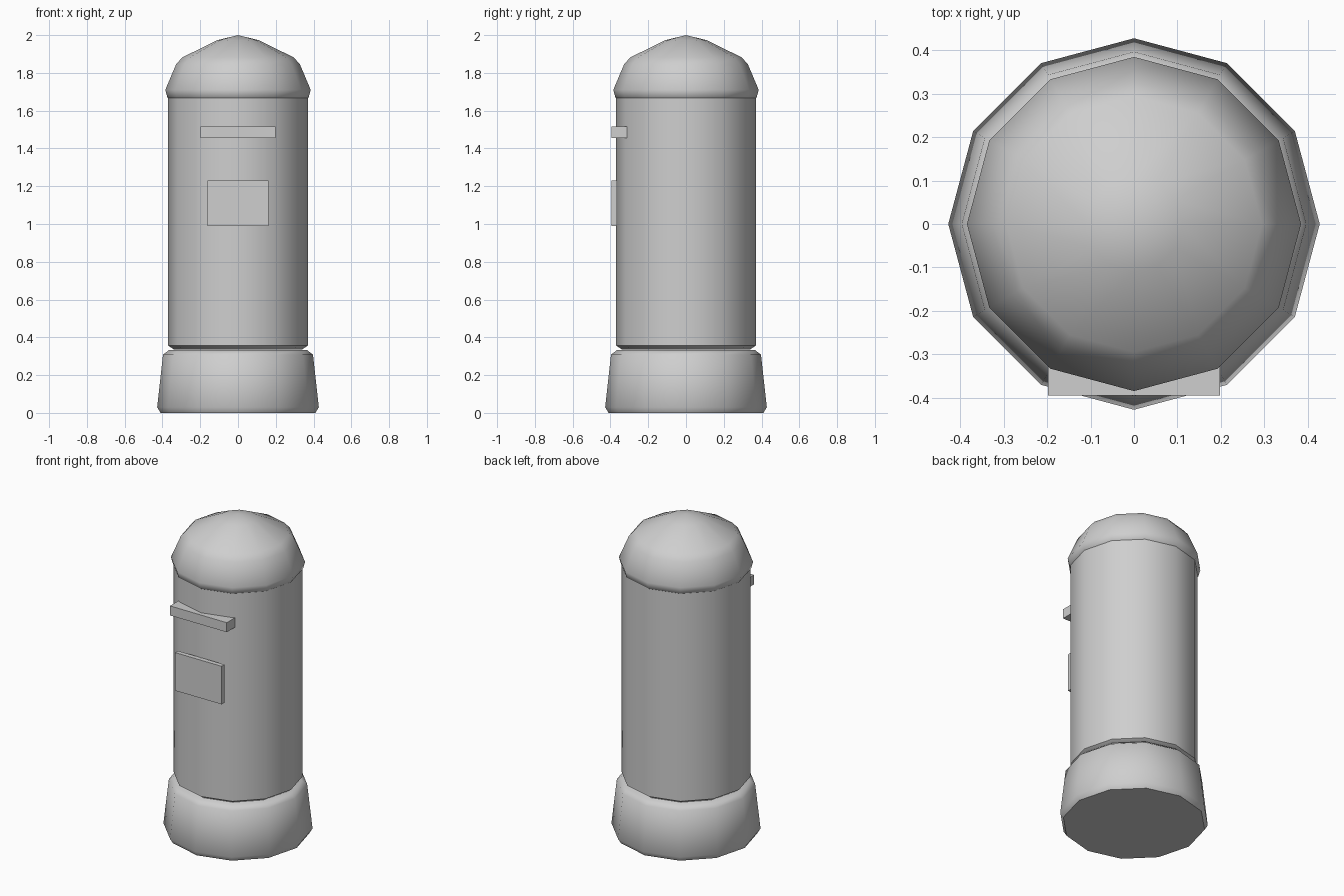
import bpy, bmesh, math

default = bpy.data.objects.get("Cube")
if default:
    bpy.data.objects.remove(default, do_unlink=True)

SIDES = 12
COLOUR = (0.62, 0.62, 0.62, 1)

grey = bpy.data.materials.new("light_grey")
grey.use_nodes = True
grey.diffuse_color = COLOUR
grey.node_tree.nodes["Principled BSDF"].inputs["Base Color"].default_value = COLOUR


def add_object(name, bm):
    bmesh.ops.recalc_face_normals(bm, faces=bm.faces)
    mesh = bpy.data.meshes.new(name)
    bm.to_mesh(mesh)
    bm.free()
    mesh.materials.append(grey)
    obj = bpy.data.objects.new(name, mesh)
    bpy.context.collection.objects.link(obj)
    return obj


def lathe(name, profile):
    """Revolve (radius, height) points around z; both ends lie on the axis."""
    bm = bmesh.new()
    verts = [bm.verts.new((r, 0, z)) for r, z in profile]
    edges = [bm.edges.new(pair) for pair in zip(verts, verts[1:])]
    bmesh.ops.spin(bm, geom=verts + edges, cent=(0, 0, 0), axis=(0, 0, 1),
                   angle=math.tau, steps=SIDES)
    bmesh.ops.remove_doubles(bm, verts=bm.verts, dist=0.0005)
    obj = add_object(name, bm)
    bpy.ops.object.select_all(action='DESELECT')
    obj.select_set(True)
    bpy.context.view_layer.objects.active = obj
    bpy.ops.object.shade_smooth_by_angle(angle=math.radians(55))


def box(name, half_width, front, back, bottom, top):
    bm = bmesh.new()
    bmesh.ops.create_cube(bm, size=1)
    bmesh.ops.scale(bm, vec=(2 * half_width, back - front, top - bottom), verts=bm.verts)
    bmesh.ops.translate(bm, vec=(0, (front + back) / 2, (bottom + top) / 2), verts=bm.verts)
    add_object(name, bm)


# Tapered plinth with softened rims
lathe("base", [(0, 0), (0.41, 0), (0.428, 0.03), (0.397, 0.308), (0.365, 0.333), (0, 0.333)])

# Straight pillar
lathe("body", [(0, 0.336), (0.34, 0.336), (0.37, 0.356), (0.37, 1.69), (0, 1.69)])

# Domed lid
lathe("cap", [(0, 1.658), (0.36, 1.658), (0.374, 1.67), (0.385, 1.71), (0.328, 1.845),
              (0.295, 1.882), (0.11, 1.973), (0, 2.0)])

# Letter slot hood and notice plate on the front
box("slot_hood", 0.198, -0.395, -0.312, 1.455, 1.515)
box("notice_plate", 0.162, -0.395, -0.366, 0.99, 1.23)
